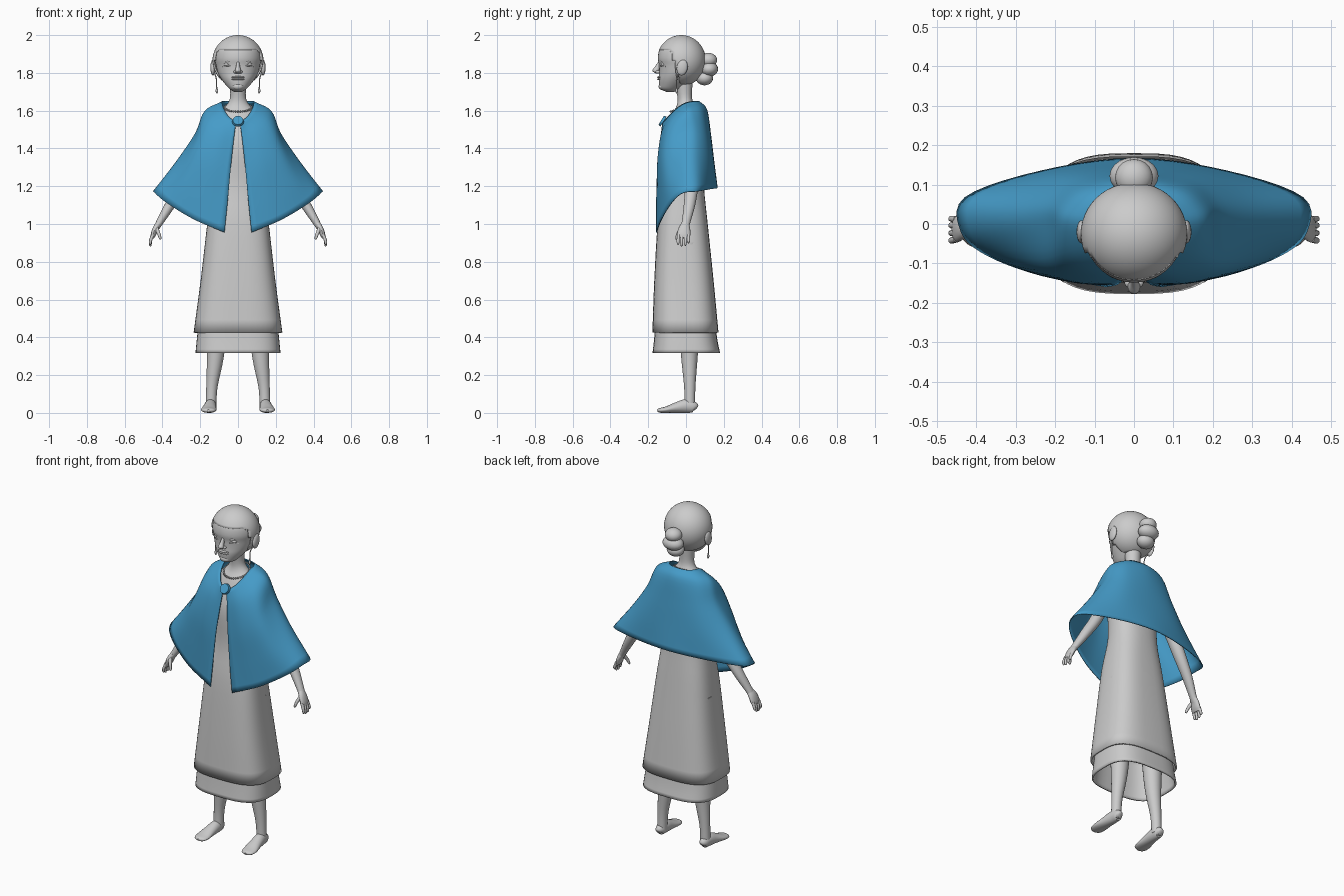
import bpy, bmesh, math
from mathutils import Vector, Matrix

blue = bpy.data.materials.new("cape_blue")
blue.diffuse_color = (0.06, 0.33, 0.58, 1)


def finish(name, bm, mirror=False, thick=0, mat=None):
    bmesh.ops.recalc_face_normals(bm, faces=bm.faces[:])
    me = bpy.data.meshes.new(name)
    bm.to_mesh(me)
    bm.free()
    ob = bpy.data.objects.new(name, me)
    bpy.context.collection.objects.link(ob)
    if mat:
        me.materials.append(mat)
    if thick:
        m = ob.modifiers.new("thickness", 'SOLIDIFY')
        m.thickness = thick
        m.offset = -1
    if mirror:
        ob.modifiers.new("mirror", 'MIRROR').use_clip = False
    bpy.ops.object.select_all(action='DESELECT')
    ob.select_set(True)
    bpy.context.view_layer.objects.active = ob
    bpy.ops.object.shade_smooth_by_angle(angle=math.radians(45))
    return ob


def spline(pts, k):
    """Catmull-Rom curve through tuples of any size."""
    p = [tuple(q) for q in pts]
    ext = lambda a, b: tuple(2 * i - j for i, j in zip(a, b))
    p = [ext(p[0], p[1])] + p + [ext(p[-1], p[-2])]
    out = []
    for i in range(1, len(p) - 2):
        for s in range(k):
            t = s / k
            out.append(tuple(0.5 * (2 * b + (c - a) * t + (2 * a - 5 * b + 4 * c - d) * t * t
                                    + (3 * b - a - 3 * c + d) * t ** 3)
                             for a, b, c, d in zip(*p[i - 1:i + 3])))
    return out + [p[-2]]


def loft(name, rings, seg=24, k=4, flat=False, cap=True, **kw):
    """Skin rings of (x, y, z, rx, ry[, roundness])."""
    rings = spline([tuple(r) + (2,) * (6 - len(r)) for r in rings], k)
    bm = bmesh.new()
    loops = []
    for i, (x, y, z, rx, ry, n) in enumerate(rings):
        t = Vector((0, 0, 1))
        if not flat:
            t = (Vector(rings[min(i + 1, len(rings) - 1)][:3]) - Vector(rings[max(i - 1, 0)][:3])).normalized()
        u = (Vector((1, 0, 0)) - t * t.x).normalized()
        v = t.cross(u)
        loop = []
        for j in range(seg):
            a = math.tau * j / seg
            c, s = math.cos(a), math.sin(a)
            f = lambda q: math.copysign(abs(q) ** (2 / n), q)
            loop.append(bm.verts.new(Vector((x, y, z)) + u * f(c) * max(rx, .001) + v * f(s) * max(ry, .001)))
        loops.append(loop)
    for a, b in zip(loops, loops[1:]):
        for j in range(seg):
            bm.faces.new((a[j], a[(j + 1) % seg], b[(j + 1) % seg], b[j]))
    if cap:
        bm.faces.new(loops[0])
        bm.faces.new(loops[-1])
    return finish(name, bm, **kw)


def ball(name, loc, rad, tilt=0, seg=20, **kw):
    bm = bmesh.new()
    M = Matrix.Translation(loc) @ Matrix.Rotation(tilt, 4, 'X') @ Matrix.Diagonal((*rad, 1))
    bmesh.ops.create_uvsphere(bm, u_segments=seg, v_segments=seg // 2 + 2, radius=1, matrix=M)
    return finish(name, bm, **kw)


def span(z, rx, front, back, n=2.0):
    return (0, (front + back) / 2, z, rx, (back - front) / 2, n)


# Cape: columns from the front opening round to the back, neck to hem
cols = [
    [(.012, -.125, 1.54), (.025, -.14, 1.42), (.04, -.153, 1.28), (.055, -.158, 1.12), (.072, -.16, .955)],
    [(.05, -.095, 1.57), (.10, -.13, 1.48), (.14, -.148, 1.34), (.185, -.143, 1.17), (.235, -.132, 1.025)],
    [(.075, -.055, 1.61), (.165, -.085, 1.535), (.225, -.105, 1.40), (.295, -.10, 1.25), (.375, -.08, 1.11)],
    [(.085, -.01, 1.64), (.178, -.005, 1.592), (.227, -.005, 1.475), (.32, -.01, 1.333), (.44, -.02, 1.165)],
    [(.085, .03, 1.65), (.165, .045, 1.60), (.215, .06, 1.48), (.305, .065, 1.335), (.43, .068, 1.175)],
    [(.06, .062, 1.65), (.115, .09, 1.60), (.145, .115, 1.47), (.19, .13, 1.33), (.24, .135, 1.185)],
    [(0, .072, 1.65), (0, .112, 1.605), (0, .133, 1.47), (0, .15, 1.33), (0, .168, 1.19)]]
cols += [[(-x, y, z) for x, y, z in c] for c in cols[-2::-1]]
rows = [spline(r, 5) for r in zip(*[spline(c, 5) for c in cols])]
bm = bmesh.new()
grid = [[bm.verts.new(p) for p in r] for r in rows]
for a, b in zip(grid, grid[1:]):
    for j in range(len(a) - 1):
        bm.faces.new((a[j], a[j + 1], b[j + 1], b[j]))
finish("cape", bm, mat=blue, thick=.005)

# Clasp button
bm = bmesh.new()
bmesh.ops.create_cone(bm, cap_ends=True, segments=28, radius1=.031, radius2=.027, depth=.014,
                      matrix=Matrix.Translation((0, -.125, 1.546)) @ Matrix.Rotation(math.radians(58), 4, 'X'))
finish("clasp", bm, mat=blue)

# Dress and underskirt
loft("dress", [span(.425, .235, -.178, .172, 3), span(.7, .198, -.168, .146, 3), span(1.0, .163, -.15, .115, 2.8),
               span(1.2, .138, -.122, .095, 2.4), span(1.4, .145, -.122, .09, 2.3), span(1.51, .15, -.095, .085, 2.3),
               span(1.57, .12, -.07, .07)], seg=48, flat=True, cap=False, thick=.01)
loft("underskirt", [span(.318, .225, -.177, .18, 3), span(.4, .217, -.168, .164, 3), span(.55, .20, -.155, .145, 3)],
     seg=48, flat=True, cap=False, thick=.01)

# Neck and upper chest
loft("neck", [span(1.53, .13, -.095, .07), span(1.585, .11, -.072, .06), span(1.625, .065, -.05, .045),
              span(1.67, .042, -.045, .032), span(1.76, .045, -.06, .035)], flat=True)

# Necklace
bm = bmesh.new()
for i in range(36):
    a = math.tau * i / 36
    p = (.072 * math.cos(a), -.012 + .07 * math.sin(a), 1.617 + .022 * -math.sin(a) * -1)
    bmesh.ops.create_icosphere(bm, subdivisions=1, radius=.006, matrix=Matrix.Translation(p))
finish("necklace", bm)

# Head and face
loft("head", [span(1.70, .022, -.105, -.06), span(1.715, .045, -.136, -.03), span(1.74, .068, -.142, .0),
              span(1.77, .09, -.144, .035), span(1.80, .106, -.142, .065), span(1.84, .117, -.143, .085),
              span(1.88, .124, -.149, .095), span(1.93, .115, -.138, .085), span(1.97, .08, -.10, .05)],
     seg=36, flat=True)
loft("nose", [(0, -.138, 1.86, .008, .008), (0, -.149, 1.835, .01, .014), (0, -.16, 1.812, .016, .018),
              (0, -.15, 1.798, .012, .012)], seg=16, flat=True)
ball("nostril", (.014, -.148, 1.805), (.01, .013, .008), mirror=True)
ball("eye", (.055, -.117, 1.845), (.02, .016, .011), mirror=True)
for nm, dz, r in (("upper_eyelid", .010, .006), ("lower_eyelid", -.009, .004), ("eyebrow", .029, .005)):
    loft(nm, [(.03, -.135, 1.843 + dz, .002, .002), (.054, -.131, 1.847 + dz, r, r),
              (.082, -.108, 1.843 + dz, .002, .002)], seg=10, mirror=True)
for nm, z in (("upper_lip", 1.777), ("lower_lip", 1.767)):
    ball(nm, (0, -.139, z), (.034, .014, .006))
ball("chin", (0, -.127, 1.728), (.03, .018, .018))
ball("ear", (.133, -.02, 1.828), (.013, .029, .042), tilt=-.2, mirror=True)

# Earrings
loft("earring", [(.125, -.035, 1.80, .004, .004), (.115, -.048, 1.77, .003, .003), (.113, -.05, 1.725, .003, .003),
                 (.112, -.05, 1.705, .007, .007), (.112, -.05, 1.69, .002, .002)], seg=10, mirror=True)

# Hair cap with the face opening cut out
bm = bmesh.new()
bmesh.ops.create_uvsphere(bm, u_segments=48, v_segments=36, radius=1,
                          matrix=Matrix.Translation((0, -.025, 1.865)) @ Matrix.Diagonal((.135, .13, .135, 1)))


def is_face_area(c):
    return c.z < 1.74 or (c.z < 1.922 and c.y < -.05 - .03 * (c.z - 1.8) / .12)


bmesh.ops.delete(bm, geom=[f for f in bm.faces if is_face_area(f.calc_center_median())], context='FACES')
finish("hair", bm, thick=.008)

# Bun made of stacked lobes
for i, (y, z, rx, ry, rz) in enumerate([(.118, 1.868, .048, .047, .038), (.122, 1.82, .062, .048, .04),
                                        (.098, 1.772, .05, .045, .038)]):
    ball(f"bun_lobe_{i + 1}", (0, y, z), (rx, ry, rz))

# Arms and hands
loft("arm", [(.15, .01, 1.52, .045, .045), (.22, .025, 1.37, .04, .042), (.29, .03, 1.215, .033, .036),
             (.36, .018, 1.10, .027, .03), (.42, -.002, 1.0, .018, .022), (.436, -.006, .97, .014, .026)], mirror=True)
loft("palm", [(.42, -.003, 1.0, .017, .022), (.436, -.008, .975, .016, .031), (.448, -.012, .945, .014, .035),
              (.455, -.013, .925, .009, .03)], seg=16, mirror=True)
for i, (y, end) in enumerate([(-.038, .89), (-.021, .882), (-.003, .885), (.012, .898)]):
    loft(f"finger_{i + 1}", [(.45, y, .945, .009, .009), (.462, y * 1.1, .915, .008, .008),
                             (.464, y * 1.1, end + .008, .007, .007), (.461, y * 1.1, end, .002, .002)],
         seg=10, k=3, mirror=True)
loft("thumb", [(.432, -.025, .975, .012, .012), (.42, -.042, .95, .009, .009), (.412, -.05, .925, .007, .007),
               (.411, -.05, .917, .002, .002)], seg=10, mirror=True)

# Legs and feet
loft("leg", [(.10, .015, .9, .075, .075), (.112, .018, .5, .058, .056), (.12, .018, .3, .045, .044),
             (.138, .02, .14, .03, .03), (.143, .02, .03, .028, .028)], mirror=True)
loft("foot", [(.144, .053, .022, .012, .014), (.145, .042, .03, .025, .029), (.146, .0, .036, .031, .036),
              (.15, -.05, .028, .035, .028), (.155, -.105, .017, .041, .017), (.156, -.14, .013, .033, .012),
              (.156, -.152, .011, .012, .006)], mirror=True)
